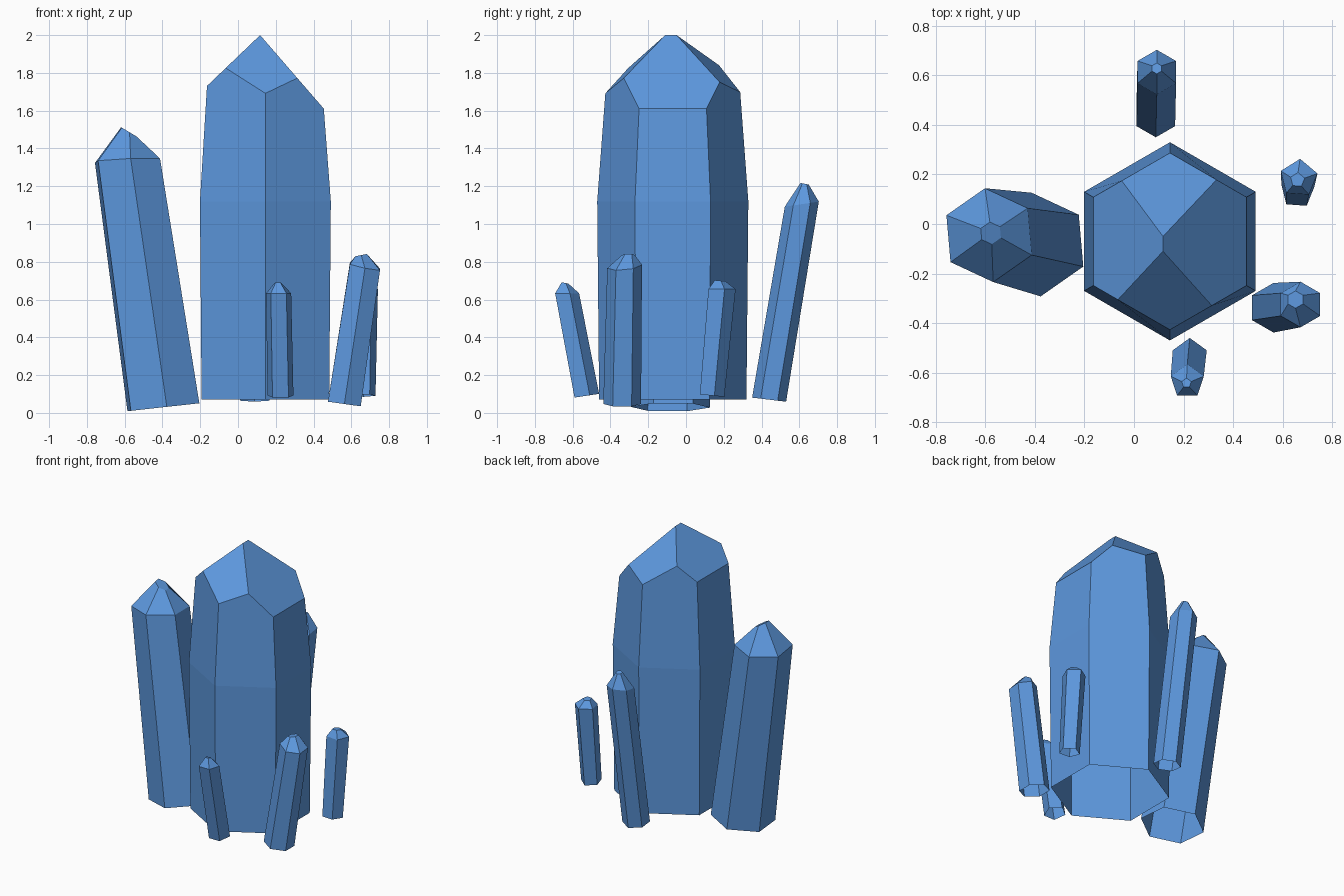
import bpy, bmesh
from math import cos, sin, radians
from mathutils import Vector

old = bpy.data.objects.get("Cube")
if old:
    bpy.data.objects.remove(old, do_unlink=True)

# Single blue crystal material
blue = bpy.data.materials.new("crystal_blue")
blue.use_nodes = True
colour = (0.109, 0.314, 0.73, 1)
blue.diffuse_color = colour
blue.node_tree.nodes["Principled BSDF"].inputs["Base Color"].default_value = colour


def ring(bm, sides, phase, centre, radius, slope=(0, 0)):
    """Regular polygon of vertices, tilted by slope (dz/dx, dz/dy)."""
    verts = []
    for i in range(sides):
        a = radians(phase) + radians(360) * i / sides
        d = Vector((cos(a), sin(a), 0)) * radius
        d.z = d.x * slope[0] + d.y * slope[1]
        verts.append(bm.verts.new(Vector(centre) + d))
    return verts


def skin(bm, rings):
    """Join successive rings with quads and cap the last one; the base stays open."""
    for low, high in zip(rings, rings[1:]):
        n = len(low)
        for i in range(n):
            j = (i + 1) % n
            bm.faces.new((low[i], low[j], high[j], high[i]))
    bm.faces.new(rings[-1])


def finish(bm, name):
    mesh = bpy.data.meshes.new(name)
    bm.to_mesh(mesh)
    bm.free()
    mesh.materials.append(blue)
    bpy.context.collection.objects.link(bpy.data.objects.new(name, mesh))


def crystal(name, sides, phase, *levels):
    """Leaning crystal: base, shoulder and tip levels of (centre, radius, slope)."""
    bm = bmesh.new()
    skin(bm, [ring(bm, sides, phase, *level) for level in levels])
    finish(bm, name)


# Main crystal: hexagonal column with four cut facets on top
AXIS = Vector((0.145, -0.07, 0))
bm = bmesh.new()
skin(bm, [ring(bm, 6, 30, AXIS + Vector((0, 0, z)), 0.357) for z in (0.07, 2.4)])
facets = [((0.117, -0.08, 2), (1.154, 0, 1)),
          ((0.117, -0.08, 2), (-0.957, 0, 1)),
          ((0.117, -0.11, 2), (0.08, -0.965, 1)),
          ((0.117, -0.05, 2), (0.226, 0.877, 1))]
for point, normal in facets:
    cut = bmesh.ops.bisect_plane(bm, geom=bm.verts[:] + bm.edges[:] + bm.faces[:],
                                 plane_co=point, plane_no=normal, clear_outer=True)
    edges = [e for e in cut["geom_cut"] if isinstance(e, bmesh.types.BMEdge)]
    bmesh.ops.holes_fill(bm, edges=edges, sides=0)

# Widen the column at its waist and base
bmesh.ops.bisect_plane(bm, geom=bm.verts[:] + bm.edges[:] + bm.faces[:],
                       plane_co=(0, 0, 1.12), plane_no=(0, 0, 1))
for v in bm.verts:
    if v.co.z < 1.2:
        scale = (0.40 if v.co.z > 1 else 0.39) / 0.357
        v.co.x = AXIS.x + (v.co.x - AXIS.x) * scale
        v.co.y = AXIS.y + (v.co.y - AXIS.y) * scale
bmesh.ops.recalc_face_normals(bm, faces=bm.faces[:])
finish(bm, "main_crystal")

# Smaller crystals leaning outwards around it
crystal("right_large_crystal", 6, 35,
        ((-0.395, -0.083, 0.03), 0.21, (0.11, 0)),
        ((-0.585, -0.045, 1.335), 0.19, (0.04, -0.06)),
        ((-0.578, -0.037, 1.488), 0.045, (-0.6, 0)))
crystal("back_crystal", 6, 30,
        ((0.088, 0.44, 0.07), 0.09, (0, -0.12)),
        ((0.092, 0.613, 1.105), 0.09, (0, 0.15)),
        ((0.092, 0.628, 1.213), 0.022, (0, -0.2)))
crystal("front_crystal", 5, 90,
        ((0.225, -0.532, 0.09), 0.072, (0, 0.15)),
        ((0.215, -0.636, 0.633), 0.07, (0, 0)),
        ((0.212, -0.642, 0.688), 0.02, (0, -0.2)))
crystal("left_front_crystal", 6, 30,
        ((0.563, -0.338, 0.047), 0.1, (-0.14, 0)),
        ((0.672, -0.325, 0.775), 0.092, (-0.2, 0.1)),
        ((0.652, -0.305, 0.835), 0.035, (0.2, 0)))
crystal("left_back_crystal", 5, 14,
        ((0.66, 0.133, 0.092), 0.07, (0, -0.1)),
        ((0.665, 0.185, 0.655), 0.078, (0, 0)),
        ((0.66, 0.178, 0.7), 0.03, (0, -0.1)))
